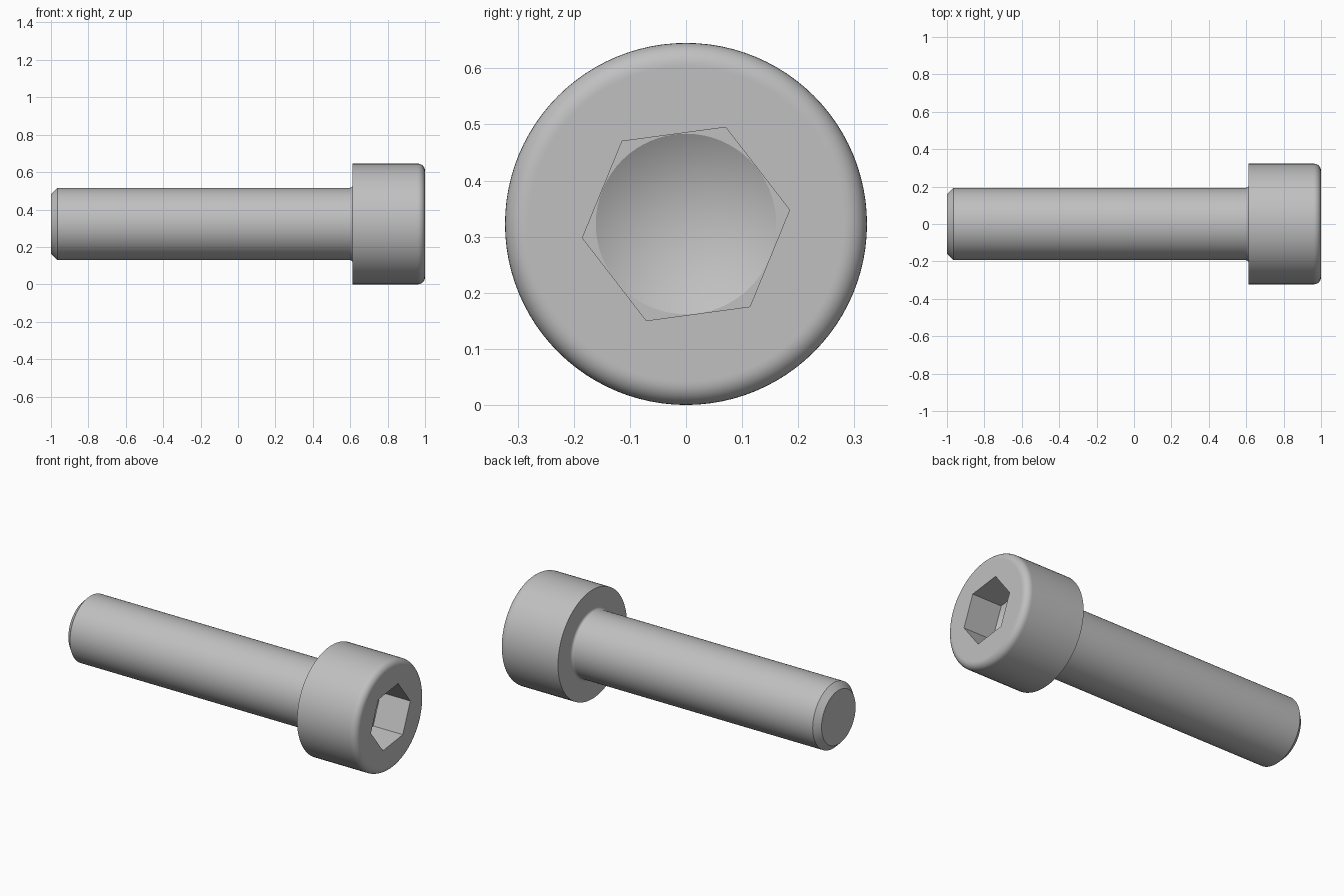
import bpy, bmesh, math

if "Cube" in bpy.data.objects:
    bpy.data.objects.remove(bpy.data.objects["Cube"])

STEEL = bpy.data.materials.new("grey_steel")
STEEL.diffuse_color = (0.527, 0.527, 0.527, 1)
STEEL.use_nodes = True
STEEL.node_tree.nodes["Principled BSDF"].inputs["Base Color"].default_value = STEEL.diffuse_color

R_HEAD, R_SHANK = 0.3226, 0.1935      # head and shank radii
X_HEAD, X_END = 0.613, 1.0            # underside and top of the head
ROUND, FILLET, CHAMFER = 0.0387, 0.016, 0.034
R_HEX = 0.1613 / math.cos(math.pi / 6)
X_FLOOR = X_END - 0.1935              # floor of the hex socket
AXIS_Z = R_HEAD


def lathe(name, profile, sides, turn=0.0):
    """Revolve (x, radius) points around the x axis; radius 0 closes an end."""
    bm = bmesh.new()
    rings = []
    for x, r in profile:
        n = sides if r > 0 else 1
        rings.append([bm.verts.new((x,
                                    r * math.cos(turn + math.tau * i / sides),
                                    AXIS_Z + r * math.sin(turn + math.tau * i / sides)))
                      for i in range(n)])
    for a, b in zip(rings, rings[1:]):
        for i in range(sides):
            j = (i + 1) % sides
            quad = [a[i % len(a)], a[j % len(a)], b[j % len(b)], b[i % len(b)]]
            bm.faces.new(list(dict.fromkeys(quad)))
    for ring in (rings[0], rings[-1]):
        if len(ring) > 1:
            bm.faces.new(ring)
    bmesh.ops.recalc_face_normals(bm, faces=bm.faces)
    mesh = bpy.data.meshes.new(name)
    bm.to_mesh(mesh)
    bm.free()
    mesh.materials.append(STEEL)
    obj = bpy.data.objects.new(name, mesh)
    bpy.context.collection.objects.link(obj)
    return obj


def arc(cx, cr, radius, start, end, steps=8):
    """Quarter-round points in the (x, radius) plane, angles in degrees."""
    return [(cx + radius * math.cos(math.radians(start + (end - start) * k / steps)),
             cr + radius * math.sin(math.radians(start + (end - start) * k / steps)))
            for k in range(steps + 1)]


# Chamfered tip, shank, fillet under the head, head with rounded rim
profile = [(-1.0, R_SHANK - CHAMFER), (-1.0 + CHAMFER, R_SHANK),
           (X_HEAD - FILLET - 0.004, R_SHANK)]
profile += arc(X_HEAD - FILLET, R_SHANK + FILLET, FILLET, -90, 0)
profile += [(X_HEAD, R_SHANK + FILLET + 0.004), (X_HEAD, R_HEAD),
            (X_END - ROUND - 0.004, R_HEAD)]
profile += arc(X_END - ROUND, R_HEAD - ROUND, ROUND, 90, 0)
profile += [(X_END, R_HEAD - ROUND - 0.004)]
screw = lathe("socket_head_screw", profile, 96)

# Hex socket and the conical drill point below it
hex_cutter = lathe("hex_cutter", [(X_FLOOR, R_HEX), (X_END + 0.1, R_HEX)],
                   6, math.radians(7.7))
r_cone = 0.1608
cone_cutter = lathe("drill_point_cutter",
                    [(X_FLOOR - r_cone * math.tan(math.radians(30)), 0),
                     (X_FLOOR, r_cone), (X_FLOOR + 0.05, r_cone)], 64)

bpy.context.view_layer.objects.active = screw
screw.select_set(True)
for cutter in (hex_cutter, cone_cutter):
    cutter.hide_render = True
    mod = screw.modifiers.new("socket", 'BOOLEAN')
    mod.operation = 'DIFFERENCE'
    mod.solver = 'EXACT'
    mod.object = cutter
    bpy.ops.object.modifier_apply(modifier=mod.name)
    bpy.data.objects.remove(cutter)

bpy.ops.object.shade_smooth_by_angle(angle=math.radians(25))
